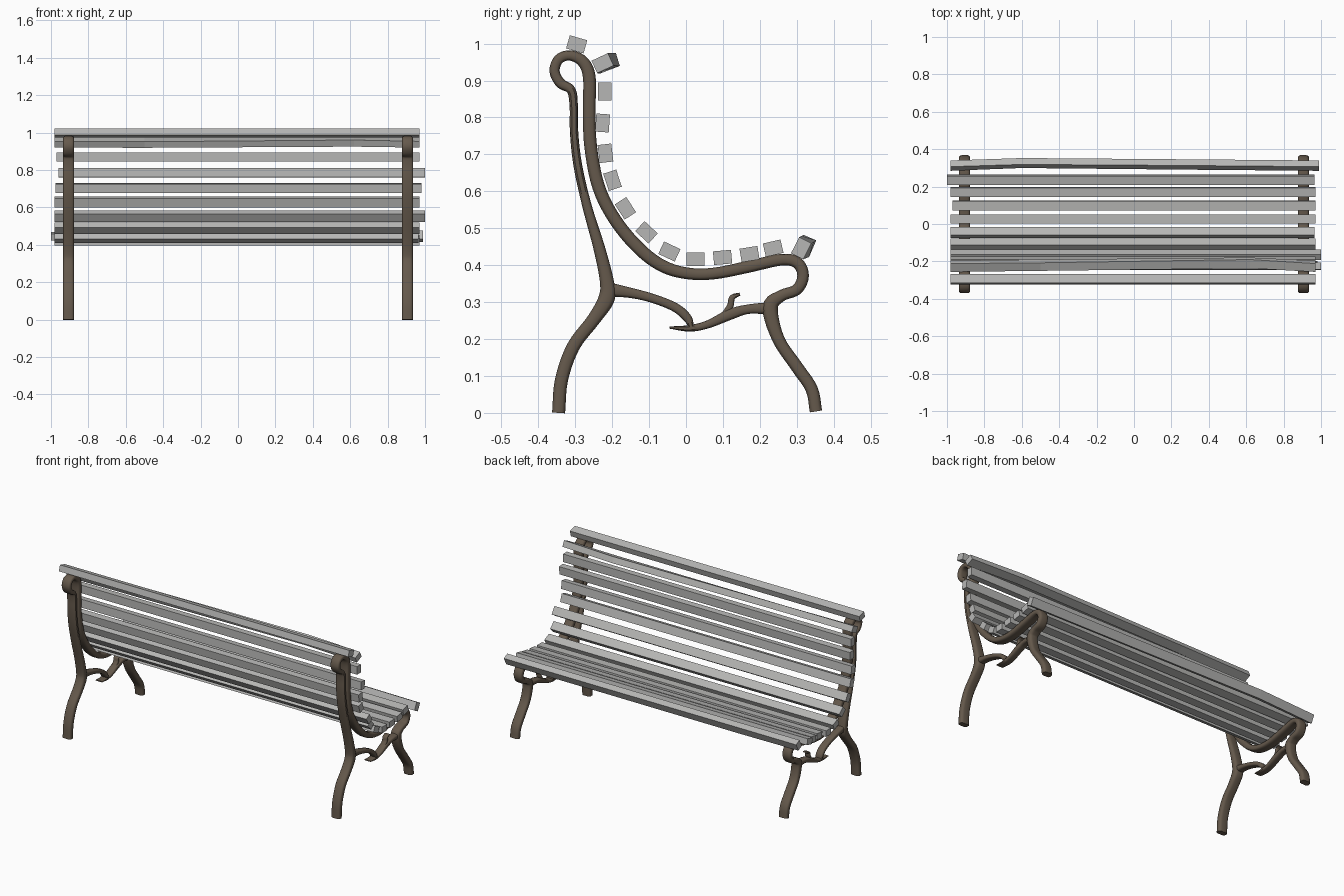
import bpy, bmesh, math
from mathutils import Vector

if "Cube" in bpy.data.objects:
    bpy.data.objects.remove(bpy.data.objects["Cube"], do_unlink=True)


def material(name, color):
    mat = bpy.data.materials.new(name)
    mat.use_nodes = True
    mat.diffuse_color = color
    mat.node_tree.nodes["Principled BSDF"].inputs["Base Color"].default_value = color
    return mat


iron = material("brown iron", (0.13, 0.1, 0.072, 1))
wood = material("grey wood", (0.47, 0.47, 0.46, 1))


def loft(name, rings, mat):
    """Skin a row of closed rings and cap both ends."""
    bm = bmesh.new()
    rows = [[bm.verts.new(p) for p in ring] for ring in rings]
    count = len(rows[0])
    for a, b in zip(rows, rows[1:]):
        for i in range(count):
            j = (i + 1) % count
            bm.faces.new((a[i], a[j], b[j], b[i]))
    bm.faces.new(rows[0])
    bm.faces.new(rows[-1])
    bmesh.ops.recalc_face_normals(bm, faces=bm.faces)
    mesh = bpy.data.meshes.new(name)
    bm.to_mesh(mesh)
    bm.free()
    mesh.materials.append(mat)
    obj = bpy.data.objects.new(name, mesh)
    bpy.context.collection.objects.link(obj)
    return obj


def smooth_path(points, steps=5):
    """Catmull-Rom curve through (y, z, width) points."""
    pts = [Vector(p) for p in points]
    pts = [2 * pts[0] - pts[1]] + pts + [2 * pts[-1] - pts[-2]]
    out = []
    for a, b, c, d in zip(pts, pts[1:], pts[2:], pts[3:]):
        for s in range(steps):
            t = s / steps
            out.append(0.5 * (2 * b + (c - a) * t + (2 * a - 5 * b + 4 * c - d) * t * t
                              + (3 * b - a - 3 * c + d) * t ** 3))
    return out + [pts[-2]]


def squared(v):
    return math.copysign(abs(v) ** 0.55, v)


def bar(name, x, points, depth, sides=12):
    """Sweep a rounded square section along a path in the side plane."""
    path = smooth_path(points)
    rings = []
    for i, p in enumerate(path):
        q, r = path[max(i - 1, 0)], path[min(i + 1, len(path) - 1)]
        tangent = Vector((r.x - q.x, r.y - q.y)).normalized()
        ring = []
        for k in range(sides):
            ang = math.tau * (k + 0.5) / sides
            u = squared(math.cos(ang)) * p.z / 2
            v = squared(math.sin(ang)) * depth / 2
            ring.append((x + v, p.x - tangent.y * u, p.y + tangent.x * u))
        rings.append(ring)
    obj = loft(name, rings, iron)
    bpy.ops.object.select_all(action="DESELECT")
    obj.select_set(True)
    bpy.context.view_layer.objects.active = obj
    bpy.ops.object.shade_smooth_by_angle(angle=math.radians(45))
    return obj


# Side frame paths as (y, z, width)
rear_leg = [(-.345, 0, .036), (-.337, .09, .036), (-.305, .18, .036), (-.25, .253, .037),
            (-.215, .31, .045), (-.215, .36, .038), (-.236, .45, .032), (-.268, .56, .026),
            (-.293, .67, .024), (-.303, .76, .023), (-.304, .83, .023)]
top_curl = [(-.311, .874, .025), (-.34, .893, .028), (-.356, .925, .028),
            (-.345, .957, .028), (-.315, .968, .028), (-.28, .952, .032), (-.262, .91, .035)]
seat_rail = [(-.262, .82, .035), (-.258, .72, .035), (-.236, .61, .035), (-.19, .52, .035),
             (-.125, .443, .035), (-.06, .396, .034), (.01, .377, .032), (.08, .378, .032),
             (.17, .396, .033)]
front_curl = [(.26, .415, .032), (.303, .405, .032), (.317, .37, .032), (.3, .334, .031),
              (.258, .317, .032), (.228, .285, .042)]
front_leg = [(.25, .2, .034), (.3, .125, .034), (.34, .065, .034), (.352, .004, .034)]
rear_branch = [(-.215, .335, .04), (-.15, .325, .028), (-.09, .31, .025), (-.03, .286, .025),
               (.003, .258, .024), (.015, .232, .014)]
front_branch = [(.235, .283, .036), (.17, .281, .026), (.12, .267, .03), (.06, .24, .022),
                (.01, .229, .018), (-.045, .231, .006)]
hook = [(.105, .265, .02), (.12, .29, .018), (.125, .312, .016), (.146, .322, .008)]

for side, x in (("left", .906), ("right", -.906)):
    bar(side + "_frame", x, rear_leg + top_curl + seat_rail + front_curl + front_leg, .058)
    bar(side + "_rear_branch", x, rear_branch, .045)
    bar(side + "_front_branch", x, front_branch, .045)
    bar(side + "_branch_hook", x, hook, .032)


def slat(name, x0, x1, y, z, tilt, bends=()):
    """Plank along x; bends are extra sections (x, y shift, z shift, twist)."""
    sections = [(x0, 0, 0, 0), *bends, (x1, 0, 0, 0)]
    rings = []
    for x, dy, dz, twist in sections:
        ang = math.radians(tilt + twist)
        c, s = math.cos(ang), math.sin(ang)
        ring = []
        for u, v in ((-1, -1), (1, -1), (1, 1), (-1, 1)):
            a, b = u * .0245, v * .0185
            ring.append((x, y + dy + a * c - b * s, z + dz + a * s + b * c))
        rings.append(ring)
    loft(name, rings, wood)


# Backrest slats, top to bottom, then seat slats, rear to front
back_slats = [(-.98, .97, -.296, .998, -16), (-.98, .97, -.226, .947, 25),
              (-.97, .97, -.22, .87, 90), (-.96, 1, -.226, .785, 86),
              (-.975, .98, -.218, .703, 97), (-.98, .97, -.199, .63, 108),
              (-.98, 1, -.164, .554, 123), (-.98, .97, -.107, .489, 137)]
seat_slats = [(-.98, .965, -.045, .437, -25), (-.98, .97, .026, .416, 0),
              (-.97, .97, .099, .421, 5), (-.98, .97, .172, .43, 9),
              (-1, .965, .236, .446, 13), (-.98, .99, .312, .446, 63)]
warps = {"back_slat_2": [(-.5, .006, 0, 4), (.62, .018, .003, -8)],
         "seat_slat_6": [(-.6, .014, .006, 4), (.3, .006, .003, 0)]}

for group, rows in (("back_slat_", back_slats), ("seat_slat_", seat_slats)):
    for n, row in enumerate(rows, 1):
        slat(group + str(n), *row, warps.get(group + str(n), ()))
